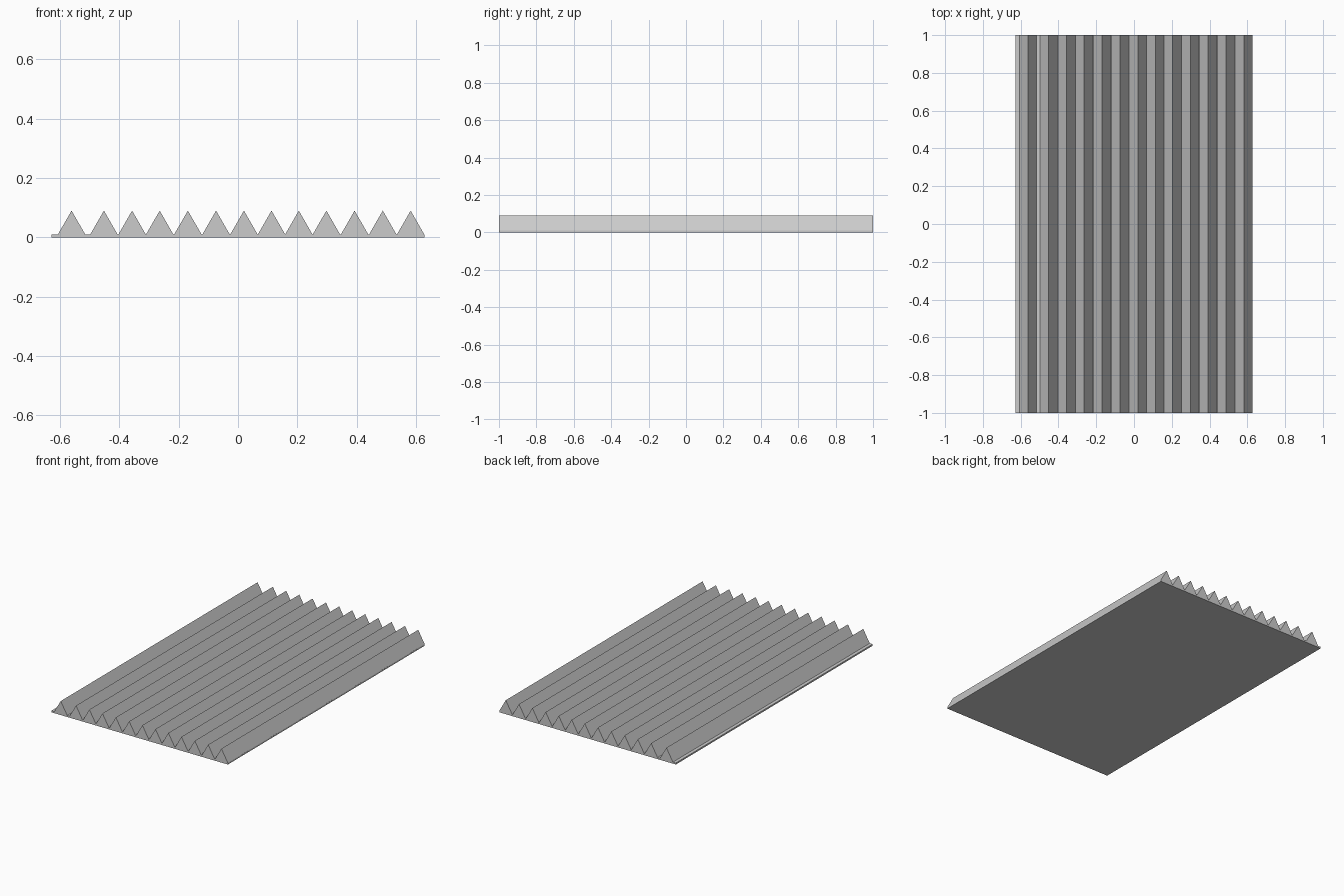
import bpy

# Remove the default cube
cube = bpy.data.objects.get("Cube")
if cube:
    bpy.data.objects.remove(cube, do_unlink=True)

WIDTH, LENGTH = 1.256, 2.0
BASE_Z, PEAK_Z = 0.01, 0.09
HALF_RIDGE = 0.046

grey = bpy.data.materials.new("light grey")
grey.use_nodes = True
colour = (0.6, 0.6, 0.6, 1.0)
grey.diffuse_color = colour
grey.node_tree.nodes["Principled BSDF"].inputs["Base Color"].default_value = colour


def extrude_profile(name, profile):
    """Sweep a counter-clockwise x-z profile along the full length in y."""
    n = len(profile)
    verts = [(x, y, z) for y in (-LENGTH / 2, LENGTH / 2) for x, z in profile]
    faces = [tuple(range(n)), tuple(reversed(range(n, 2 * n)))]
    for i in range(n):
        j = (i + 1) % n
        faces.append((i, i + n, j + n, j))
    mesh = bpy.data.meshes.new(name)
    mesh.from_pydata(verts, [], faces)
    mesh.materials.append(grey)
    obj = bpy.data.objects.new(name, mesh)
    bpy.context.collection.objects.link(obj)
    return obj


# One closed outline: flat underside, then ridges from left edge to right edge
peaks = [-0.561, -0.452, -0.357, -0.264, -0.169, -0.074, 0.02,
         0.113, 0.205, 0.298, 0.393, 0.488, 0.582]
half = WIDTH / 2
outline = [(-half, BASE_Z)]
for x in peaks:
    outline += [(x - HALF_RIDGE, BASE_Z), (x, PEAK_Z),
                (min(x + HALF_RIDGE, half - 0.0002), BASE_Z)]
outline += [(half, BASE_Z), (half, 0), (-half, 0)]
outline.reverse()

extrude_profile("ridged_panel", outline)
